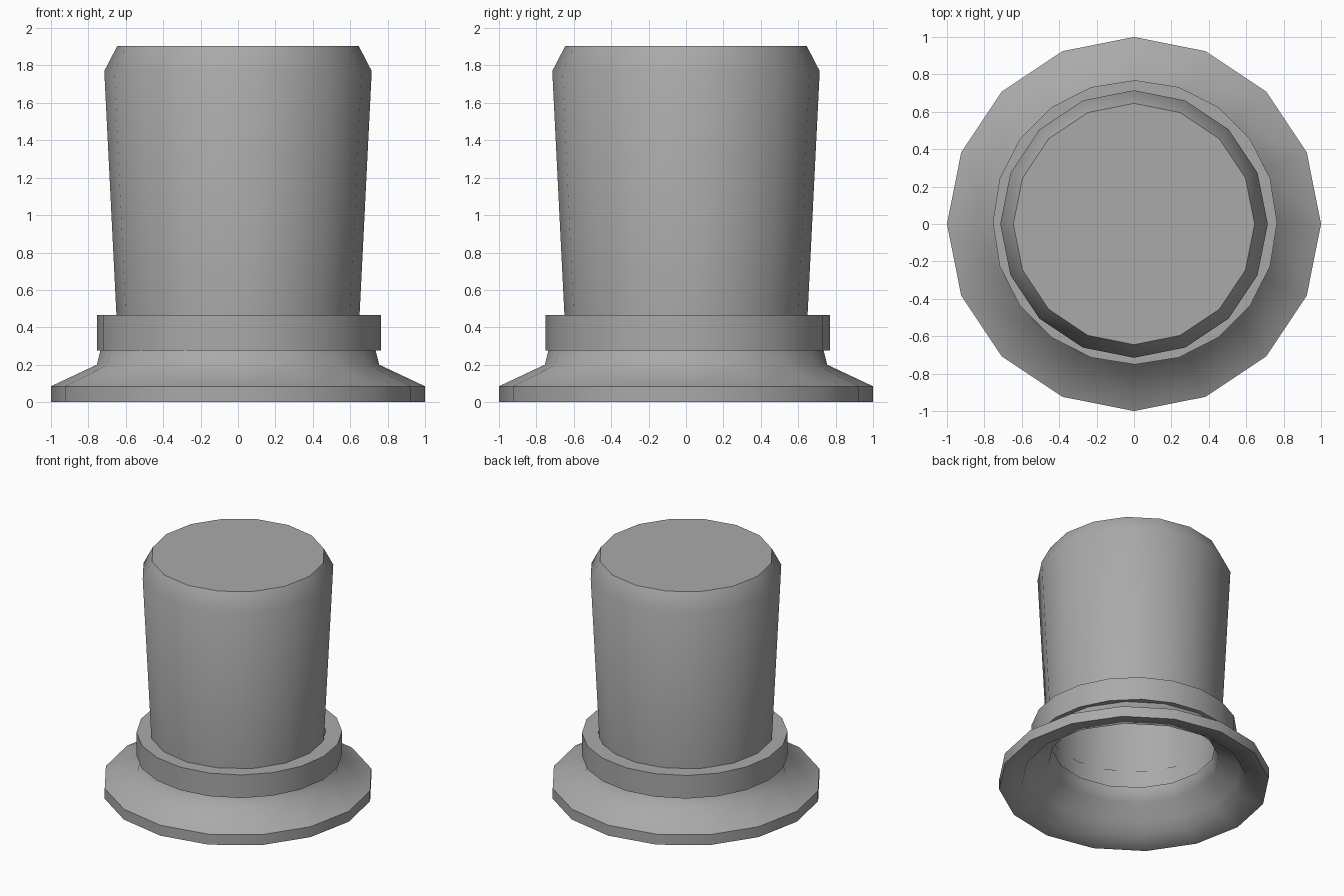
import bpy, bmesh, math

cube = bpy.data.objects.get("Cube")
if cube:
    bpy.data.objects.remove(cube)

# One felt colour
grey = bpy.data.materials.new("felt_grey")
grey.use_nodes = True
colour = (0.4, 0.4, 0.4, 1)
grey.diffuse_color = colour
bsdf = grey.node_tree.nodes["Principled BSDF"]
bsdf.inputs["Base Color"].default_value = colour
bsdf.inputs["Roughness"].default_value = 0.8


def lathe(name, profile, sides, closed=False, centre=(0, 0)):
    """Turn a (radius, height) profile around z; an open profile gets flat end caps."""
    bm = bmesh.new()
    rings = []
    for r, z in profile:
        ring = []
        for i in range(sides):
            a = math.tau * i / sides
            ring.append(bm.verts.new((r * math.cos(a), r * math.sin(a), z)))
        rings.append(ring)
    pairs = list(zip(rings, rings[1:]))
    if closed:
        pairs.append((rings[-1], rings[0]))
    else:
        bm.faces.new(rings[0])
        bm.faces.new(rings[-1])
    for low, high in pairs:
        for i in range(sides):
            j = (i + 1) % sides
            bm.faces.new((low[i], low[j], high[j], high[i]))
    bmesh.ops.recalc_face_normals(bm, faces=bm.faces[:])
    mesh = bpy.data.meshes.new(name)
    bm.to_mesh(mesh)
    bm.free()
    mesh.materials.append(grey)
    obj = bpy.data.objects.new(name, mesh)
    obj.location = (*centre, 0)
    bpy.context.collection.objects.link(obj)
    bpy.ops.object.select_all(action='DESELECT')
    obj.select_set(True)
    bpy.context.view_layer.objects.active = obj
    bpy.ops.object.shade_smooth_by_angle(angle=math.radians(60))
    return obj


# Hollow shell: inner cap, inner wall, neck lip, underside of the brim,
# then brim, neck, crown and top cap
inside = [(0.62, 1.87), (0.69, 1.755), (0.635, 0.33), (0.605, 0.315),
          (0.63, 0.2), (0.79, 0.125), (0.83, 0.035)]
outside = [(1.0, 0.0), (1.0, 0.085), (0.755, 0.2), (0.735, 0.28),
           (0.65, 0.40), (0.65, 0.465), (0.715, 1.77), (0.645, 1.905)]
lathe("hat_body", inside + outside, 16)

# Band around the foot of the crown
band = [(0.76, 0.277), (0.76, 0.465), (0.64, 0.465), (0.64, 0.277)]
lathe("hat_band", band, 20, closed=True, centre=(0.005, 0.009))
